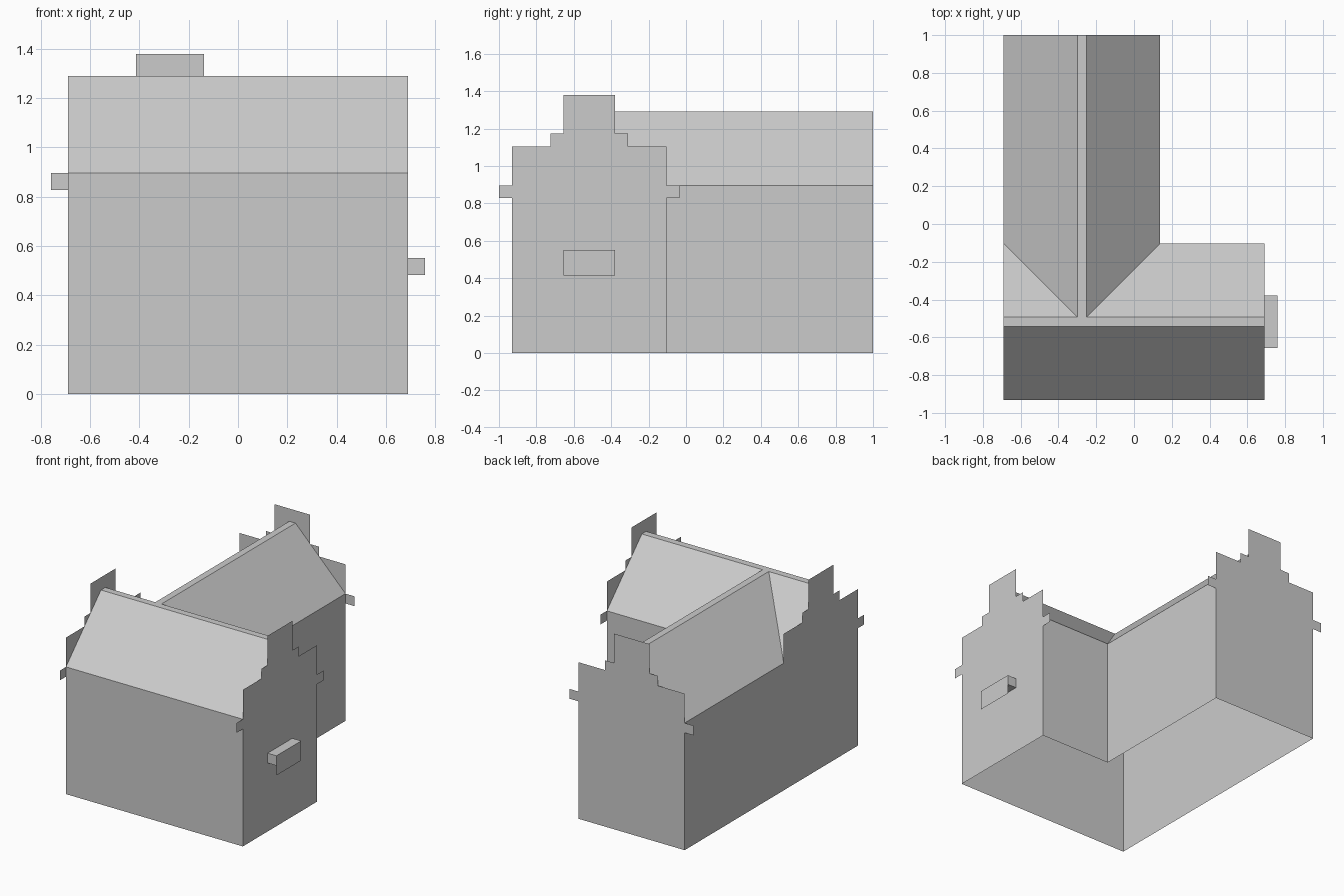
import bpy
import bmesh
from mathutils import Vector

cube = bpy.data.objects.get("Cube")
if cube:
    bpy.data.objects.remove(cube, do_unlink=True)

# The house is laid out on a module: 29 modules make its full length
U = 2 / 29
SIDE = 10                     # half width of the front wing
FRONT, INNER, BACK = -13.5, -1.5, 14.5
MID_Y, MID_X = -7.5, -4       # ridge lines of the two wings
WING = 2                      # +x wall of the rear wing
EAVE, RIDGE, R = 13, 18.7, 0.35

grey = bpy.data.materials.new("plain_grey")
grey.use_nodes = True
grey.diffuse_color = (0.6, 0.6, 0.6, 1)
bsdf = next(n for n in grey.node_tree.nodes if n.type == 'BSDF_PRINCIPLED')
bsdf.inputs["Base Color"].default_value = grey.diffuse_color


def shell(name, faces, core=(MID_X, MID_Y, 10)):
    """Open shell of flat panels, each facing away from the core point."""
    bm = bmesh.new()
    for pts in faces:
        face = bm.faces.new([bm.verts.new(Vector(p) * U) for p in pts])
        face.normal_update()
        if face.normal.dot(face.calc_center_median() - Vector(core) * U) < 0:
            face.normal_flip()
    bmesh.ops.remove_doubles(bm, verts=bm.verts, dist=0.0005)
    mesh = bpy.data.meshes.new(name)
    bm.to_mesh(mesh)
    bm.free()
    mesh.materials.append(grey)
    obj = bpy.data.objects.new(name, mesh)
    bpy.context.collection.objects.link(obj)
    return obj


def wall(a, b):
    return [(*a, 0), (*b, 0), (*b, EAVE), (*a, EAVE)]


def gable(name, place, rear_ear=True):
    """Stepped gable sheet; place maps (across, height) to a point."""
    ear = [(6, 12), (7, 12), (7, 13), (6, 13)]
    steps = [(6, 16), (3, 16), (3, 17), (2, 17), (2, 20)]
    near = [(6, 0)] + ear + steps
    far = [(6, 0)] + (ear if rear_ear else []) + steps
    outline = [(-a, h) for a, h in near] + far[::-1]
    shell(name, [[place(a, h) for a, h in outline]])


# Long walls under the eaves, open underneath
shell("walls", [
    wall((-SIDE, FRONT), (SIDE, FRONT)),
    wall((WING, INNER), (SIDE, INNER)),
    wall((WING, INNER), (WING, BACK)),
    wall((-SIDE, INNER), (-SIDE, BACK)),
])

# Stepped gables at the three wing ends
gable("left_gable", lambda a, h: (SIDE, MID_Y + a, h))
gable("right_gable", lambda a, h: (-SIDE, MID_Y + a, h), rear_ear=False)
gable("rear_gable", lambda a, h: (MID_X + a, BACK, h))

# Front wing roof, with its rear slope split by the valleys
y0, y1 = MID_Y - R, MID_Y + R
x0, x1 = MID_X - R, MID_X + R
shell("front_roof", [
    [(-SIDE, FRONT, EAVE), (SIDE, FRONT, EAVE), (SIDE, y0, RIDGE), (-SIDE, y0, RIDGE)],
    [(-SIDE, y0, RIDGE), (SIDE, y0, RIDGE), (SIDE, y1, RIDGE), (-SIDE, y1, RIDGE)],
    [(-SIDE, y1, RIDGE), (x0, y1, RIDGE), (-SIDE, INNER, EAVE)],
    [(x1, y1, RIDGE), (SIDE, y1, RIDGE), (SIDE, INNER, EAVE), (WING, INNER, EAVE)],
])

# Rear wing roof
shell("rear_roof", [
    [(-SIDE, BACK, EAVE), (-SIDE, INNER, EAVE), (x0, y1, RIDGE), (x0, BACK, RIDGE)],
    [(x0, BACK, RIDGE), (x0, y1, RIDGE), (x1, y1, RIDGE), (x1, BACK, RIDGE)],
    [(WING, BACK, EAVE), (WING, INNER, EAVE), (x1, y1, RIDGE), (x1, BACK, RIDGE)],
])

# Small wall box whose outer plate hangs below its floor
out, b0, b1 = SIDE + 1, MID_Y - 2, MID_Y + 2
low, floor, top = 6, 7, 8
level = lambda z: [(SIDE, b0, z), (out, b0, z), (out, b1, z), (SIDE, b1, z)]
end = lambda y: [(SIDE, y, floor), (out, y, floor), (out, y, top), (SIDE, y, top)]
shell("wall_box", [
    level(floor), level(top), end(b0), end(b1),
    [(out, b0, low), (out, b1, low), (out, b1, top), (out, b0, top)],
], core=(SIDE + 0.5, MID_Y, 7.5))
